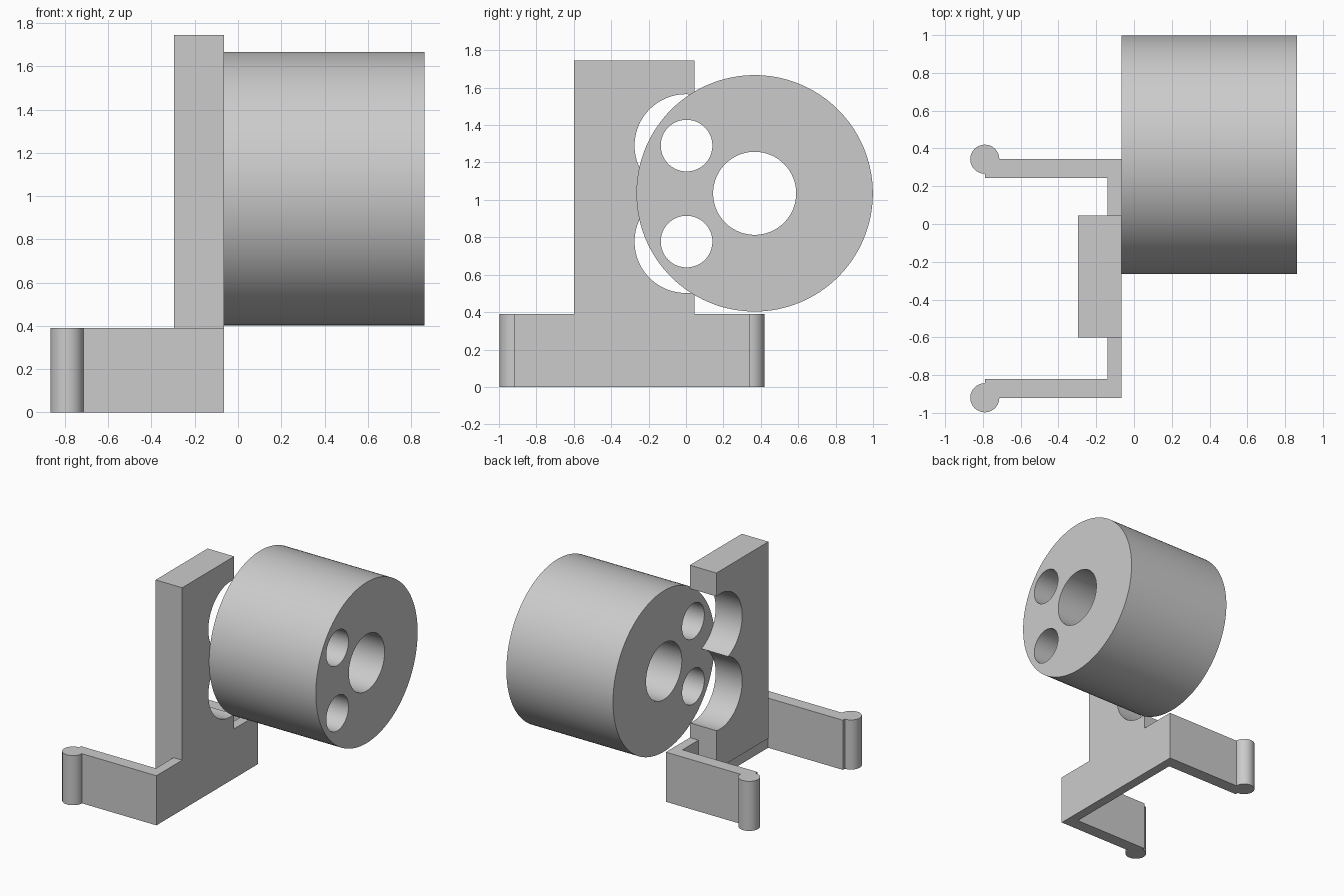
import bpy
import bmesh
import math
from mathutils import Vector

cube = bpy.data.objects.get("Cube")
if cube:
    bpy.data.objects.remove(cube, do_unlink=True)

GREY = (0.6, 0.6, 0.6, 1.0)
grey = bpy.data.materials.new("plain grey")
grey.use_nodes = True
grey.diffuse_color = GREY
grey.node_tree.nodes["Principled BSDF"].inputs["Base Color"].default_value = GREY


def prism(name, points, offset):
    """Extrude a closed outline of 3D points along an offset."""
    bm = bmesh.new()
    face = bm.faces.new([bm.verts.new(p) for p in points])
    extruded = bmesh.ops.extrude_face_region(bm, geom=[face], use_keep_orig=True)
    moved = [v for v in extruded["geom"] if isinstance(v, bmesh.types.BMVert)]
    bmesh.ops.translate(bm, verts=moved, vec=Vector(offset))
    bmesh.ops.recalc_face_normals(bm, faces=bm.faces)
    mesh = bpy.data.meshes.new(name)
    bm.to_mesh(mesh)
    bm.free()
    mesh.materials.append(grey)
    obj = bpy.data.objects.new(name, mesh)
    bpy.context.collection.objects.link(obj)
    return obj


def x_cylinder(name, y, z, radius, x0, x1, sides=96):
    angles = [2 * math.pi * i / sides for i in range(sides)]
    ring = [(x0, y + radius * math.cos(a), z + radius * math.sin(a)) for a in angles]
    return prism(name, ring, (x1 - x0, 0, 0))


def activate(obj):
    bpy.ops.object.select_all(action='DESELECT')
    obj.select_set(True)
    bpy.context.view_layer.objects.active = obj


def drill(obj, y, z, radius):
    """Cut a round hole right through along x."""
    cutter = x_cylinder("hole_cutter", y, z, radius, -1.2, 1.2)
    cutter.hide_render = True
    mod = obj.modifiers.new("hole", 'BOOLEAN')
    mod.operation = 'DIFFERENCE'
    mod.solver = 'EXACT'
    mod.object = cutter
    activate(obj)
    bpy.ops.object.modifier_apply(modifier=mod.name)
    bpy.data.objects.remove(cutter, do_unlink=True)


def smooth(obj):
    activate(obj)
    bpy.ops.object.shade_smooth_by_angle(angle=math.radians(30))


BACK = -0.065        # shared face of bracket and drum
WALL = -0.14         # inner face of the clip wall
CLIP_TOP = 0.39
BEAD_X, BEAD_R = -0.79, 0.077


def bead_arc(y, side):
    """Three-quarter round bead, from the arm's outer face to its end face."""
    steps = 36
    return [(BEAD_X + BEAD_R * math.cos(a), y + side * BEAD_R * math.sin(a))
            for a in (1.5 * math.pi * i / steps for i in range(steps + 1))]


# U-shaped spring clip with a rounded bead at the tip of each arm
outline = [(BACK, -0.92), (BACK, 0.343)]
outline += bead_arc(0.343, 1)
outline += [(BEAD_X, 0.243), (WALL, 0.243), (WALL, -0.82), (BEAD_X, -0.82)]
outline += reversed(bead_arc(-0.92, -1))
clip = prism("spring_clip", [(x, y, 0) for x, y in outline], (0, 0, CLIP_TOP))
smooth(clip)

# Upright plate, hooked over the clip wall and notched by two round pockets
HOLE_HEIGHTS = (1.29, 0.777)
side_profile = [(BACK, CLIP_TOP), (BACK, 1.745), (-0.296, 1.745),
                (-0.296, 0.2), (WALL, 0.2), (WALL, CLIP_TOP)]
plate = prism("upright_plate", [(x, -0.6, z) for x, z in side_profile], (0, 0.645, 0))
for height in HOLE_HEIGHTS:
    drill(plate, 0.0, height, 0.275)
smooth(plate)

# Drum with a large centre bore and two smaller holes
drum = x_cylinder("drum", 0.367, 1.035, 0.632, BACK, 0.862, sides=128)
drill(drum, 0.367, 1.035, 0.222)
for height in HOLE_HEIGHTS:
    drill(drum, 0.003, height, 0.138)
smooth(drum)
